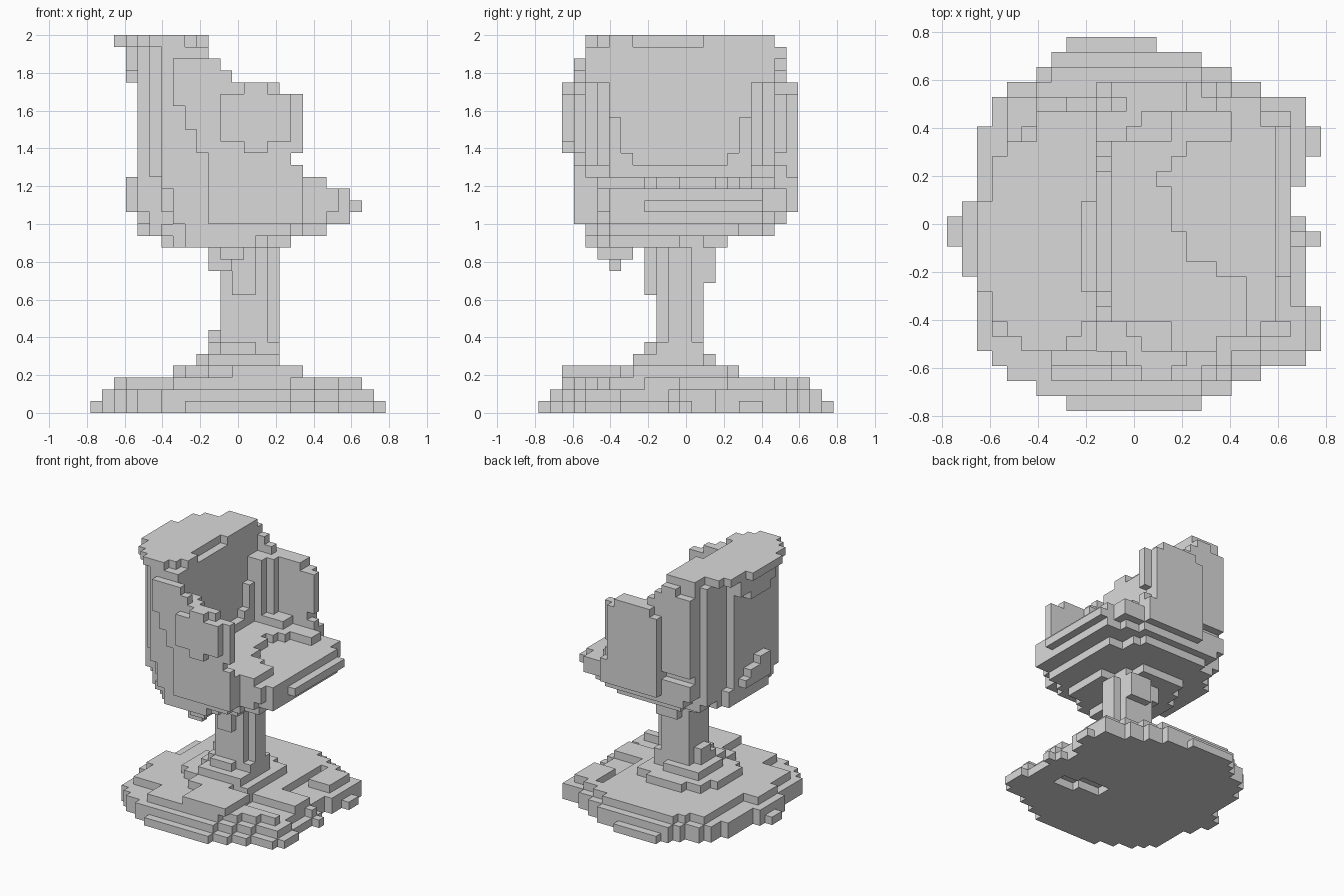
import bpy
import bmesh

# Blocky swivel chair: every part is a set of cubic cells, skinned at the end
CELL = 0.0625
HALF = 12.5

cube = bpy.data.objects.get("Cube")
if cube:
    bpy.data.objects.remove(cube, do_unlink=True)

grey = bpy.data.materials.new("plain_grey")
grey.use_nodes = True
grey.diffuse_color = (0.7, 0.7, 0.7, 1)
grey.node_tree.nodes["Principled BSDF"].inputs["Base Color"].default_value = (0.7, 0.7, 0.7, 1)


def box(x, y, z):
    """Cells inside half-open ranges along each axis."""
    return {(i, j, k) for i in range(*x) for j in range(*y) for k in range(*z)}


def layer(z, *rects):
    """Union of plan rectangles over one height range."""
    cells = set()
    for x, y in rects:
        cells |= box(x, y, z)
    return cells


def step_in(cells):
    """The next layer up, one cell smaller all round."""
    return {(i, j, k + 1) for i, j, k in cells
            if {(i + 1, j, k), (i - 1, j, k), (i, j + 1, k), (i, j - 1, k)} <= cells}


# Foot: round plate, rows run from front to back
rows = [(8, 17), (6, 19), (4, 21), (3, 24), (2, 25), (2, 25), (2, 25), (2, 24), (2, 24),
        (1, 24), (1, 24), (0, 25), (0, 24), (1, 23), (2, 23), (2, 24), (2, 24), (2, 25),
        (2, 25), (3, 24), (3, 24), (4, 21), (6, 19), (7, 17), (8, 14)]
rim = set()
for j, span in enumerate(rows):
    rim |= box(span, (j, j + 1), (0, 1))
# The second layer is flush with the rim except around the front left
flush = {(i, j, 1) for i, j, k in rim if i < 14 or j > 12}
middle = step_in(rim) | (flush & box((1, 24), (1, 24), (1, 2)))
top = step_in(middle) & box((2, 23), (2, 23), (2, 3))
top -= box((17, 25), (6, 9), (2, 3))
top -= box((19, 25), (12, 20), (2, 3))
top -= box((0, 4), (13, 20), (2, 3))
top -= box((3, 7), (2, 5), (2, 3))
top |= box((20, 23), (16, 20), (2, 3))
top |= box((20, 23), (9, 11), (2, 3))
# Shallow slot in the underside
rim -= layer((0, 1), ((15, 19), (9, 11)), ((18, 21), (8, 10)))
foot = rim | middle | top

# Hub: raised plates where the column meets the foot
hub = layer((3, 4), ((8, 17), (8, 16)), ((7, 15), (9, 14)), ((10, 15), (6, 17)),
            ((12, 18), (2, 7)))
hub |= layer((4, 5), ((10, 16), (8, 14)), ((9, 14), (10, 15)))
hub |= layer((5, 6), ((11, 14), (9, 10)), ((10, 11), (10, 13)))
hub |= layer((6, 7), ((10, 11), (11, 13)))

# Column: square post with two notched corners and a few brackets under the seat
column = box((11, 16), (10, 14), (4, 14))
column -= layer((6, 14), ((15, 16), (10, 11)), ((15, 16), (13, 14)))
column |= box((12, 14), (9, 10), (10, 14))
column |= box((12, 15), (14, 15), (11, 14))
column |= box((10, 11), (10, 14), (12, 14))
column |= box((10, 12), (6, 7), (12, 14))
column |= box((11, 13), (5, 8), (13, 14))

# Seat: widening steps, a front lip and a cushion with an uneven front edge
seat = layer((14, 15), ((6, 17), (6, 12)), ((7, 15), (5, 14)), ((8, 14), (4, 16)))
seat |= layer((15, 16), ((5, 20), (6, 17)), ((4, 18), (8, 16)), ((6, 18), (5, 19)),
              ((8, 17), (4, 20)))
seat |= layer((16, 17), ((4, 22), (7, 16)), ((5, 22), (6, 19)), ((7, 20), (5, 20)),
              ((7, 18), (4, 21)), ((10, 18), (3, 21)))
seat |= layer((17, 19), ((4, 22), (6, 15)), ((5, 22), (6, 19)), ((6, 21), (5, 21)),
              ((7, 18), (4, 21)), ((10, 18), (3, 22)))
seat |= box((22, 23), (9, 19), (17, 18))
seat |= layer((19, 20), ((4, 14), (6, 15)), ((5, 14), (6, 19)), ((6, 14), (4, 20)),
              ((14, 20), (5, 9)), ((14, 18), (9, 10)), ((14, 16), (10, 12)),
              ((14, 15), (12, 15)), ((14, 15), (16, 17)), ((14, 16), (17, 18)),
              ((14, 19), (18, 20)), ((10, 18), (3, 6)), ((10, 18), (19, 22)))

# Stepped bump at the back of the seat
for k, end in ((17, 14), (18, 13), (19, 11)):
    seat |= box((3, 4), (9, end), (k, k + 1))

# Backrest: rounded shell that thins upward, capped by an overhanging slab
back = set()
for z, front in (((20, 21), 11), ((21, 26), 10), ((26, 31), 9)):
    back |= layer(z, ((4, front), (6, 15)), ((5, front), (6, 19)), ((5, 10), (5, 19)),
                  ((6, 10), (4, 20)))
back |= box((3, 4), (8, 15), (29, 31)) | box((3, 4), (9, 13), (28, 29))
back |= layer((31, 32), ((2, 8), (8, 14)), ((3, 9), (6, 17)), ((4, 9), (5, 7)),
              ((9, 10), (6, 8)), ((4, 10), (14, 18)), ((5, 8), (4, 6)), ((6, 10), (17, 20)))

# Corner fillets, mirrored: each strip further from the wall is shorter and lower
for inset, (end, height) in enumerate(((13, 28), (12, 28), (11, 25), (11, 22))):
    for j in (4 + inset, 19 - inset):
        back |= box((9, end), (j, j + 1), (20, height))


def arm(wall, inside, starts):
    """Thin side wall stepping down to the front, with a low rail inside it."""
    y = (wall, wall + 1)
    cells = box((10, 17), y, (20, 27)) | box((10, 16), y, (27, 28))
    cells |= box((10, 12), y, (28, 29)) | box((10, 11), y, (29, 30))
    cells |= box((17, 18), y, (20, 21)) | box((17, 18), y, (22, 27))
    for begin, z in starts:
        cells |= box((begin, 10), y, z)
    return cells | box((10, 15), (inside, inside + 2), (20, 21))


right_arm = arm(3, 4, ((9, (22, 24)), (8, (24, 26)), (7, (26, 30))))
right_arm |= box((11, 17), (2, 3), (23, 27)) | box((13, 15), (2, 3), (22, 28))
left_arm = arm(20, 18, ((6, (20, 30)), (8, (30, 31))))
left_arm |= box((10, 17), (21, 22), (20, 27)) | box((11, 16), (21, 22), (27, 28))

parts = {"foot": foot, "hub": hub, "column": column, "seat": seat,
         "backrest": back, "right_arm": right_arm, "left_arm": left_arm}
everything = set().union(*parts.values())


def skin_part(name, cells):
    """Mesh only the cell sides that are open to the air."""
    bm = bmesh.new()
    corners = {}

    def corner(p):
        if p not in corners:
            x, y, z = p
            corners[p] = bm.verts.new(((x - HALF) * CELL, (y - HALF) * CELL, z * CELL))
        return corners[p]

    for cell in cells:
        for axis in range(3):
            u, v = (axis + 1) % 3, (axis + 2) % 3
            for side in (0, 1):
                beside = list(cell)
                beside[axis] += 2 * side - 1
                if tuple(beside) in everything:
                    continue
                loop = []
                for du, dv in ((0, 0), (1, 0), (1, 1), (0, 1)):
                    p = list(cell)
                    p[axis] += side
                    p[u] += du
                    p[v] += dv
                    loop.append(corner(tuple(p)))
                bm.faces.new(loop if side else loop[::-1])
    mesh = bpy.data.meshes.new(name)
    bm.to_mesh(mesh)
    bm.free()
    mesh.materials.append(grey)
    bpy.context.collection.objects.link(bpy.data.objects.new(name, mesh))


taken = set()
for name, cells in parts.items():
    skin_part(name, cells - taken)
    taken |= cells
